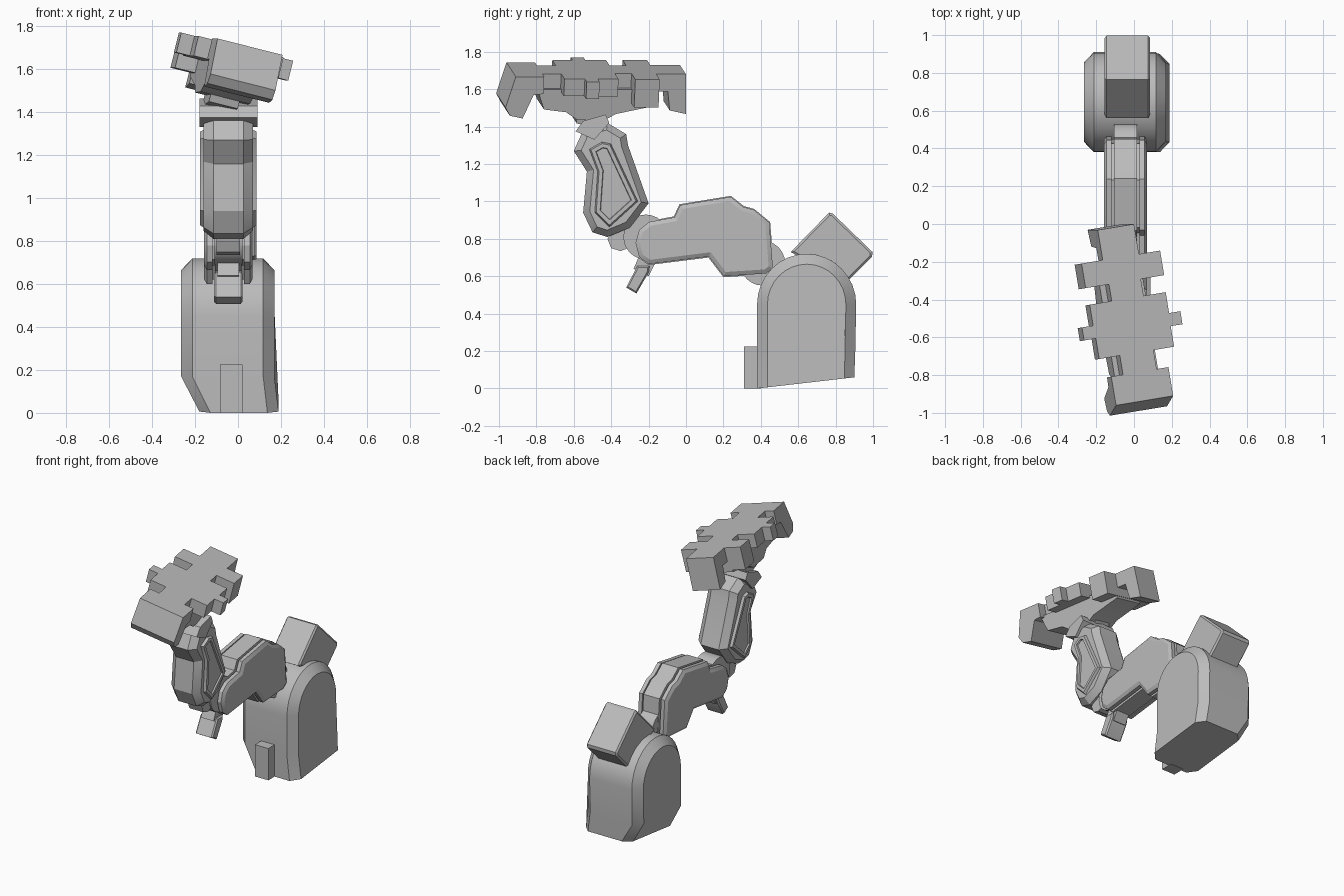
import bpy, bmesh
from math import sin, cos, pi, radians
from mathutils import Vector, Matrix

if "Cube" in bpy.data.objects:
    bpy.data.objects.remove(bpy.data.objects["Cube"])

grey = bpy.data.materials.new("plain_grey")
grey.use_nodes = True
grey.diffuse_color = (0.5, 0.5, 0.5, 1)
grey.node_tree.nodes["Principled BSDF"].inputs["Base Color"].default_value = (0.5, 0.5, 0.5, 1)

AXIS = -0.045  # x of the arm's centre plane


def finish(name, bm, matrix=None):
    bmesh.ops.recalc_face_normals(bm, faces=bm.faces)
    mesh = bpy.data.meshes.new(name)
    bm.to_mesh(mesh)
    bm.free()
    mesh.materials.append(grey)
    obj = bpy.data.objects.new(name, mesh)
    bpy.context.collection.objects.link(obj)
    if matrix:
        obj.matrix_world = matrix
    bpy.ops.object.select_all(action='DESELECT')
    obj.select_set(True)
    bpy.context.view_layer.objects.active = obj
    bpy.ops.object.shade_smooth_by_angle(angle=radians(25))
    return obj


def inset(points, amount):
    """Mitred inward offset of a closed outline."""
    pts = [Vector(p) for p in points]
    n = len(pts)
    area = sum(pts[i - 1].x * pts[i].y - pts[i].x * pts[i - 1].y for i in range(n))
    sign = 1 if area > 0 else -1
    out = []
    for i in range(n):
        a = (pts[i] - pts[i - 1]).normalized()
        b = (pts[(i + 1) % n] - pts[i]).normalized()
        na, nb = Vector((-a.y, a.x)) * sign, Vector((-b.y, b.x)) * sign
        out.append(pts[i] + (na + nb) * amount / (1 + na.dot(nb)))
    return out


def loft(name, outline, half_rings, centre=AXIS, matrix=None, adjust=None):
    """Side outline (y, z) swept across x; half_rings lists (half width, inset)."""
    rings = [(-w, d) for w, d in half_rings] + [(w, d) for w, d in reversed(half_rings)]
    bm = bmesh.new()
    loops = [[bm.verts.new((centre + x, p.x, p.y)) for p in inset(outline, d)]
             for x, d in rings]
    n = len(outline)
    for r, s in zip(loops, loops[1:]):
        for i in range(n):
            bm.faces.new((r[i], r[(i + 1) % n], s[(i + 1) % n], s[i]))
    bm.faces.new(loops[0])
    bm.faces.new(loops[-1])
    if adjust:
        for v in bm.verts:
            adjust(v)
    return finish(name, bm, matrix)


def disc(y, z, r, sides=24):
    return [(y + r * cos(2 * pi * i / sides), z + r * sin(2 * pi * i / sides))
            for i in range(sides)]


# Base housing: round top, sloped floor, chamfered cheeks
def tuck_floor(v):
    if v.co.z < 0.13:
        v.co.x += 0.085 if v.co.x < 0 else 0.02
        v.co.z = (v.co.y - 0.38) * 0.115


arch = [(0.645 + 0.265 * cos(pi * i / 16), 0.45 + 0.27 * sin(pi * i / 16)) for i in range(17)]
base = arch + [(0.38, 0.17), (0.38, 0.0), (0.9, 0.06), (0.905, 0.2)]
loft("base_housing", base, [(0.217, 0.055), (0.165, 0)], -0.048, adjust=tuck_floor)
loft("base_front_block", [(0.31, 0), (0.4, 0), (0.4, 0.225), (0.31, 0.225)], [(0.052, 0)], -0.032)

# Motor box on the back
loft("motor_box", [(0.56, 0.73), (0.765, 0.94), (0.785, 0.935), (0.997, 0.73),
                   (0.995, 0.705), (0.85, 0.56)], [(0.12, 0.012), (0.11, 0)], -0.035)

# Shoulder and elbow joints
loft("shoulder_joint", disc(0.41, 0.67, 0.12), [(0.06, 0)])
loft("elbow_joint", disc(-0.215, 0.81, 0.12), [(0.065, 0)])
loft("elbow_link", [(-0.42, 0.8), (-0.4, 0.75), (-0.35, 0.735), (-0.2, 0.79),
                    (-0.2, 0.9), (-0.35, 0.9)], [(0.055, 0)])

# Peg below the elbow
loft("peg_neck", [(-0.28, 0.64), (-0.2, 0.6), (-0.13, 0.74), (-0.22, 0.78)], [(0.05, 0)])
loft("peg_tip", [(-0.32, 0.54), (-0.265, 0.508), (-0.2, 0.62), (-0.195, 0.655), (-0.26, 0.655)],
     [(0.067, 0.008), (0.058, 0)])

# Upper arm with grooves beside the centre strip
upper_arm = [(-0.275, 0.78), (-0.255, 0.85), (-0.2, 0.895), (-0.065, 0.92), (-0.035, 0.985),
             (0.24, 1.03), (0.31, 0.975), (0.365, 0.96), (0.45, 0.89), (0.47, 0.64),
             (0.43, 0.61), (0.2, 0.595), (0.12, 0.7), (-0.2, 0.66), (-0.255, 0.7)]
loft("upper_arm", upper_arm, [(0.113, 0.027), (0.1, 0.005), (0.073, 0.005), (0.073, 0.025),
                              (0.062, 0.025), (0.062, 0)])

# Forearm shell with raised side plates
forearm = [(-0.6, 1.27), (-0.55, 1.38), (-0.42, 1.42), (-0.32, 1.36), (-0.31, 1.3), (-0.2, 0.99),
           (-0.3, 0.86), (-0.42, 0.81), (-0.5, 0.835), (-0.55, 0.94), (-0.53, 1.16)]
loft("forearm", forearm, [(0.115, 0.035), (0.07, 0)])
spear = [(-0.52, 1.28), (-0.45, 1.32), (-0.4, 1.31), (-0.255, 1.0), (-0.41, 0.86),
         (-0.49, 0.94), (-0.475, 1.16)]
loft("forearm_side_plate", spear, [(0.122, 0.045), (0.122, 0.033), (0.132, 0.03), (0.132, 0.01), (0.11, 0)])

# Wrist roller
loft("wrist", [(-0.59, 1.375), (-0.55, 1.43), (-0.43, 1.465), (-0.41, 1.42), (-0.49, 1.33)],
     [(0.135, 0)])

# Hand, built flat and then tilted as a whole
hand = (Matrix.Translation((-0.02, -0.475, 1.705)) @ Matrix.Rotation(radians(9.4), 4, 'Z')
        @ Matrix.Rotation(radians(14), 4, 'Y'))


def hand_part(name, outline, half_width):
    return loft(name, outline, [(half_width, 0)], 0, hand)


# Plate outline as half widths between steps along the hand
steps = [(0.465, 0.1, 0.304), (0.304, 0.217, 0.172), (0.172, 0.088, 0.082),
         (0.082, 0.21, -0.03), (-0.03, 0.272, -0.1), (-0.1, 0.207, -0.21),
         (-0.21, 0.093, -0.312), (-0.312, 0.158, -0.466)]
half = [(w, y) for y0, w, y1 in steps for y in (y0, y1)]
bm = bmesh.new()
verts = [bm.verts.new((x, y, 0)) for x, y in half + [(-x, y) for x, y in reversed(half)]]
face = bm.faces.new(verts)
top = bmesh.ops.extrude_face_region(bm, geom=[face])["geom"]
bmesh.ops.translate(bm, verts=[g for g in top if isinstance(g, bmesh.types.BMVert)], vec=(0, 0, -0.095))
finish("hand_plate", bm, hand)

# Downturned ends, side grips, palm and hub
hand_part("front_finger", [(-0.466, 0), (-0.515, -0.17), (-0.49, -0.215), (-0.42, -0.23),
                           (-0.365, -0.1), (-0.312, -0.095), (-0.312, 0)], 0.158)
hand_part("rear_finger", [(0.465, 0), (0.475, -0.22), (0.385, -0.2), (0.365, -0.05), (0.365, 0)], 0.1)
hand_part("side_grips", [(0.304, -0.01), (0.304, -0.155), (0.172, -0.155), (0.172, -0.01)], 0.217)
hand_part("palm", [(-0.34, -0.08), (-0.3, -0.19), (-0.18, -0.205), (-0.12, -0.245), (0.03, -0.25),
                   (0.09, -0.215), (0.3, -0.17), (0.3, -0.08)], 0.12)
hand_part("hand_hub", [(-0.13, -0.2), (-0.11, -0.28), (0.0, -0.3), (0.05, -0.27), (0.07, -0.2)], 0.07)
